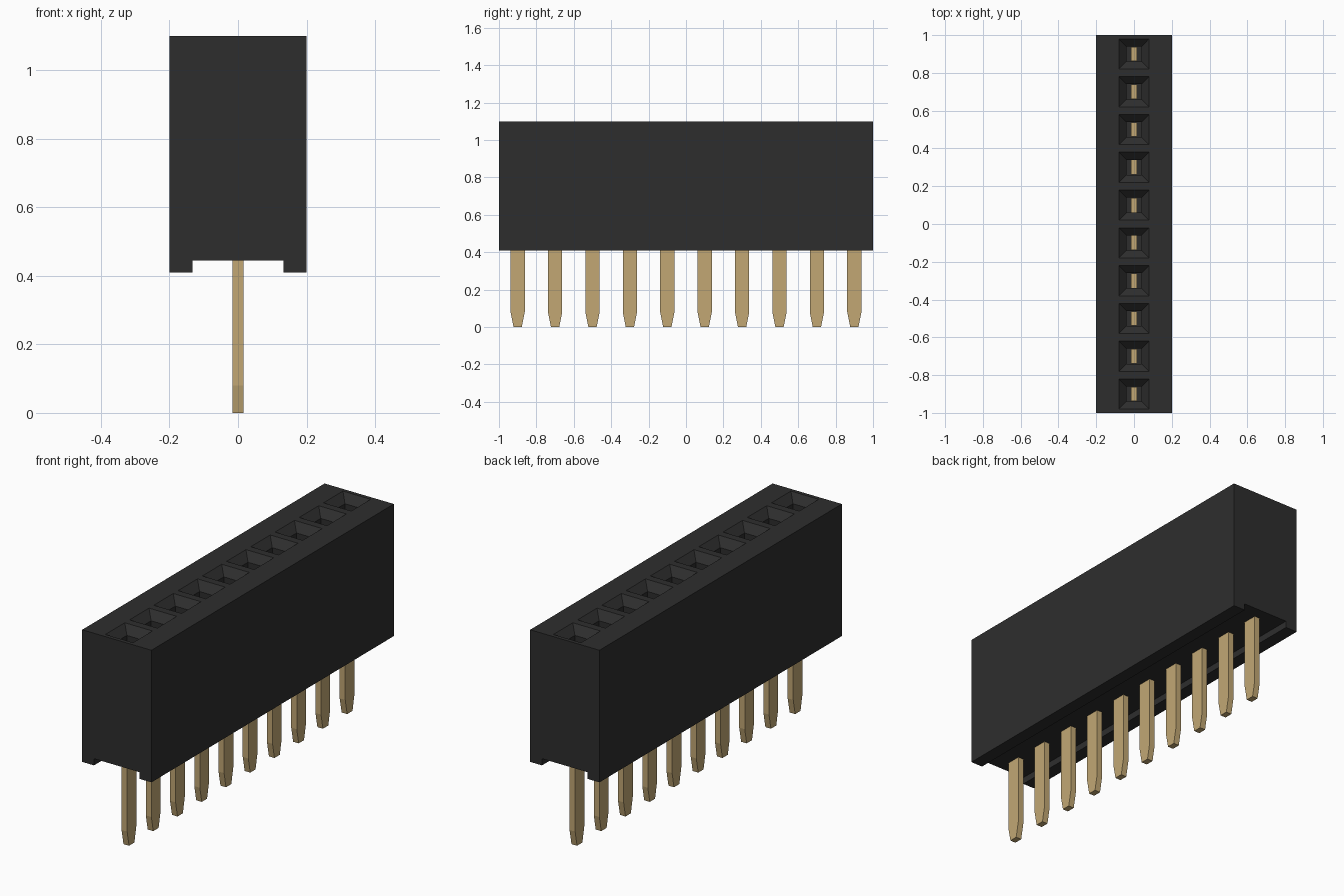
import bpy
import bmesh

cube = bpy.data.objects.get("Cube")
if cube:
    bpy.data.objects.remove(cube, do_unlink=True)

PITCH = 0.2
ROWS = [(i - 4.5) * PITCH for i in range(10)]
TOP, BOTTOM, GROOVE = 1.10, 0.41, 0.445


def material(name, color):
    m = bpy.data.materials.new(name)
    m.use_nodes = True
    m.diffuse_color = (*color, 1)
    bsdf = m.node_tree.nodes["Principled BSDF"]
    bsdf.inputs["Base Color"].default_value = (*color, 1)
    bsdf.inputs["Roughness"].default_value = 0.6
    return m


def loft(bm, y, levels):
    """Stack of rectangles (half x, half y, z) joined into a closed solid."""
    rings = [[bm.verts.new((sx * hx, y + sy * hy, z))
              for sx, sy in ((-1, -1), (1, -1), (1, 1), (-1, 1))]
             for hx, hy, z in levels]
    for a, b in zip(rings, rings[1:]):
        for i in range(4):
            j = (i + 1) % 4
            bm.faces.new((a[i], a[j], b[j], b[i]))
    bm.faces.new(rings[0][::-1])
    bm.faces.new(rings[-1])


def finish(bm, name, mat):
    bmesh.ops.recalc_face_normals(bm, faces=bm.faces[:])
    mesh = bpy.data.meshes.new(name)
    bm.to_mesh(mesh)
    bm.free()
    mesh.materials.append(mat)
    obj = bpy.data.objects.new(name, mesh)
    bpy.context.collection.objects.link(obj)
    return obj


black = material("black plastic", (0.027, 0.027, 0.027))
gold = material("gold plating", (0.54, 0.39, 0.175))

# Housing: grooved cross-section extruded along y
profile = [(-0.2, BOTTOM), (-0.132, BOTTOM), (-0.132, GROOVE), (0.132, GROOVE),
           (0.132, BOTTOM), (0.2, BOTTOM), (0.2, TOP), (-0.2, TOP)]
bm = bmesh.new()
face = bm.faces.new([bm.verts.new((x, -1, z)) for x, z in profile])
ext = bmesh.ops.extrude_face_region(bm, geom=[face])
bmesh.ops.translate(bm, vec=(0, 2, 0),
                    verts=[v for v in ext["geom"] if isinstance(v, bmesh.types.BMVert)])
housing = finish(bm, "housing", black)

# Sockets: tapered mouth leading into a square well
bm = bmesh.new()
for y in ROWS:
    loft(bm, y, [(0.04, 0.04, 0.52), (0.04, 0.04, TOP - 0.04), (0.09, 0.09, TOP + 0.01)])
cutter = finish(bm, "socket_cutter", black)
cutter.hide_render = True

cut = housing.modifiers.new("sockets", "BOOLEAN")
cut.operation = "DIFFERENCE"
cut.solver = "EXACT"
cut.object = cutter
bpy.context.view_layer.objects.active = housing
housing.select_set(True)
bpy.ops.object.modifier_apply(modifier=cut.name)
bpy.data.objects.remove(cutter, do_unlink=True)

# Pins: flat blades with tips tapered along the row
for n, y in enumerate(ROWS, 1):
    bm = bmesh.new()
    loft(bm, y, [(0.016, 0.022, 0), (0.016, 0.038, 0.08), (0.016, 0.038, 0.62)])
    finish(bm, f"pin_{n}", gold)
